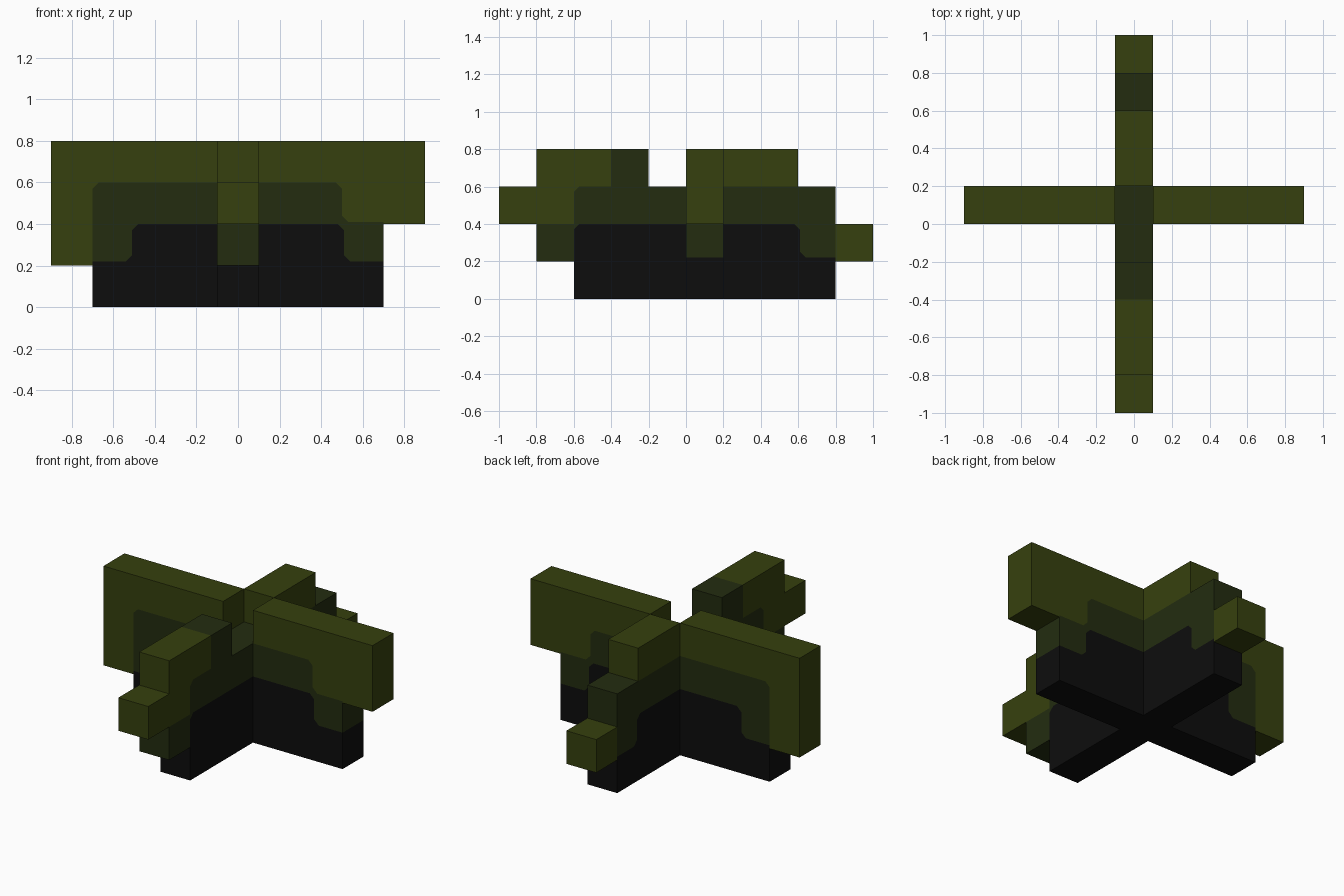
import bpy, bmesh

if "Cube" in bpy.data.objects:
    bpy.data.objects.remove(bpy.data.objects["Cube"])


def make_material(name, colour):
    mat = bpy.data.materials.new(name)
    mat.diffuse_color = (*colour, 1)
    mat.use_nodes = True
    mat.node_tree.nodes["Principled BSDF"].inputs["Base Color"].default_value = mat.diffuse_color
    return mat


MATS = [make_material("black", (0.004, 0.004, 0.004)),
        make_material("dark_green", (0.0168, 0.0252, 0.0052)),
        make_material("olive_green", (0.0368, 0.0513, 0.0044))]
BLACK, DARK, OLIVE = range(3)
CORE_TOP = 0.6


def finish(name, bm):
    mesh = bpy.data.meshes.new(name)
    bm.to_mesh(mesh)
    bm.free()
    for mat in MATS:
        mesh.materials.append(mat)
    bpy.context.collection.objects.link(bpy.data.objects.new(name, mesh))


def make_arm(name, regions, place):
    """Slab of coloured outlines in (reach, height); walls only on the outer rim."""
    bm = bmesh.new()
    verts = {}

    def vert(p, side):
        key = (p, side)
        if key not in verts:
            verts[key] = bm.verts.new(place(p[0], p[1], side))
        return verts[key]

    rim = {}
    for colour, outline in regions:
        for side in (0, 1):
            bm.faces.new([vert(p, side) for p in outline]).material_index = colour
        for a, b in zip(outline, outline[1:] + outline[:1]):
            rim.setdefault(frozenset((a, b)), []).append((a, b, colour))
    for uses in rim.values():
        a, b, colour = uses[0]
        joins_core = a[0] == b[0] == 0 and max(a[1], b[1]) <= CORE_TOP
        if len(uses) == 1 and not joins_core:
            wall = bm.faces.new([vert(a, 0), vert(b, 0), vert(b, 1), vert(a, 1)])
            wall.material_index = colour
    bmesh.ops.recalc_face_normals(bm, faces=bm.faces[:])
    finish(name, bm)


# Stepped edge of the black base, shared by three arms
step = [(.6, .22), (.44, .22), (.41, .25), (.41, .37), (.38, .4), (0, .4)]

# Left arm
top = [(0, .6), (.57, .6), (.6, .57)]
make_arm("left_arm", [
    (BLACK, [(0, 0), (.6, 0), (.6, .2)] + step),
    (DARK, step + top),
    (OLIVE, top + [(.6, .22), (.6, .2), (.8, .2), (.8, .8), (0, .8)]),
], lambda r, z, s: (-.1 - r, .2 * s, z))

# Right arm
top = [(0, .6), (.37, .6), (.4, .57), (.4, .44), (.43, .41), (.6, .41)]
make_arm("right_arm", [
    (BLACK, [(0, 0), (.6, 0)] + step),
    (DARK, step + top + [(.6, .4)]),
    (OLIVE, top + [(.6, .4), (.8, .4), (.8, .8), (0, .8)]),
], lambda r, z, s: (.1 + r, .2 * s, z))

# Front arm
base = [(.6, .2), (.6, .37), (.57, .4), (0, .4)]
top = [(.4, .8), (.4, .6), (.57, .6), (.6, .57), (.6, .4), (.8, .4)]
make_arm("front_arm", [
    (BLACK, [(0, 0), (.6, 0)] + base),
    (DARK, base + [(0, .6), (.2, .6), (.2, .8)] + top + [(.8, .2)]),
    (OLIVE, top + [(1, .4), (1, .6), (.8, .6), (.8, .8)]),
], lambda r, z, s: (.2 * s - .1, -r, z))

# Back arm
make_arm("back_arm", [
    (BLACK, [(0, 0), (.6, 0), (.6, .2)] + step),
    (DARK, step + [(0, .6), (.4, .6), (.6, .6), (.6, .4)]),
    (OLIVE, [(0, .6), (.4, .6), (.4, .8), (0, .8)]),
    (OLIVE, [(.6, .4), (.6, .22), (.6, .2), (.8, .2), (.8, .4)]),
], lambda r, z, s: (.2 * s - .1, .2 + r, z))

# Top and bottom of the crossing
bm = bmesh.new()
square = [(-.1, 0), (.1, 0), (.1, .2), (-.1, .2)]
for z, colour, pts in ((CORE_TOP, DARK, square), (0, BLACK, square[::-1])):
    bm.faces.new([bm.verts.new((x, y, z)) for x, y in pts]).material_index = colour
finish("crossing_core", bm)
